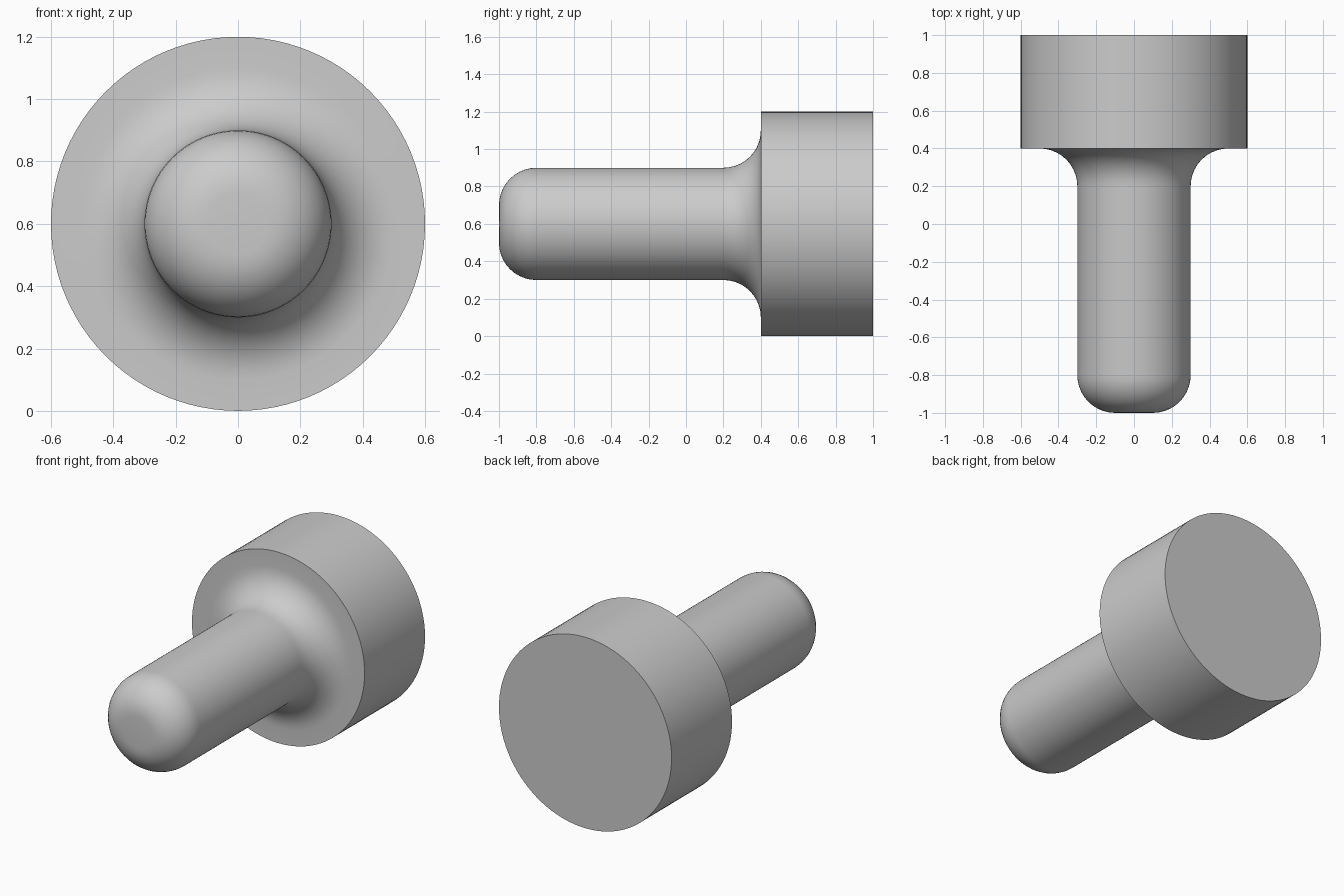
import bpy
import bmesh
from math import sin, cos, pi, radians
from mathutils import Matrix, Vector

cube = bpy.data.objects.get("Cube")
if cube:
    bpy.data.objects.remove(cube, do_unlink=True)

SEGMENTS = 96
AXIS_HEIGHT = 0.6
ARC_STEPS = 10


def arc(center_r, center_y, radius, start, end):
    """Points (r, y) along a fillet."""
    angles = [start + (end - start) * i / ARC_STEPS for i in range(ARC_STEPS + 1)]
    return [(center_r + radius * cos(a), center_y + radius * sin(a)) for a in angles]


# Plain grey material
grey = bpy.data.materials.new("plain grey")
grey.use_nodes = True
colour = (0.6, 0.6, 0.6, 1)
grey.diffuse_color = colour
grey.node_tree.nodes["Principled BSDF"].inputs["Base Color"].default_value = colour

# Half profile: rounded tip, shank, concave fillet, head
profile = [(0, -1)]
profile += arc(0.1, -0.8, 0.2, -pi / 2, 0)
profile += arc(0.5, 0.2, 0.2, pi, pi / 2)
profile += [(0.6, 0.4), (0.6, 1), (0, 1)]

# Revolve the profile around the lengthwise axis
bm = bmesh.new()
verts = [bm.verts.new((r, y, 0)) for r, y in profile]
edges = [bm.edges.new(pair) for pair in zip(verts, verts[1:])]
bmesh.ops.spin(bm, geom=verts + edges, cent=(0, 0, 0), axis=(0, 1, 0),
               angle=2 * pi, steps=SEGMENTS, use_duplicate=False)
bmesh.ops.remove_doubles(bm, verts=bm.verts, dist=0.0001)
bmesh.ops.recalc_face_normals(bm, faces=bm.faces)
bmesh.ops.transform(bm, matrix=Matrix.Translation(Vector((0, 0, AXIS_HEIGHT))),
                    verts=bm.verts)

mesh = bpy.data.meshes.new("headed_pin")
bm.to_mesh(mesh)
bm.free()
mesh.materials.append(grey)
pin = bpy.data.objects.new("headed_pin", mesh)
bpy.context.collection.objects.link(pin)

# Smooth shading with crisp head edges
bpy.ops.object.select_all(action="DESELECT")
pin.select_set(True)
bpy.context.view_layer.objects.active = pin
bpy.ops.object.shade_smooth_by_angle(angle=radians(30))
